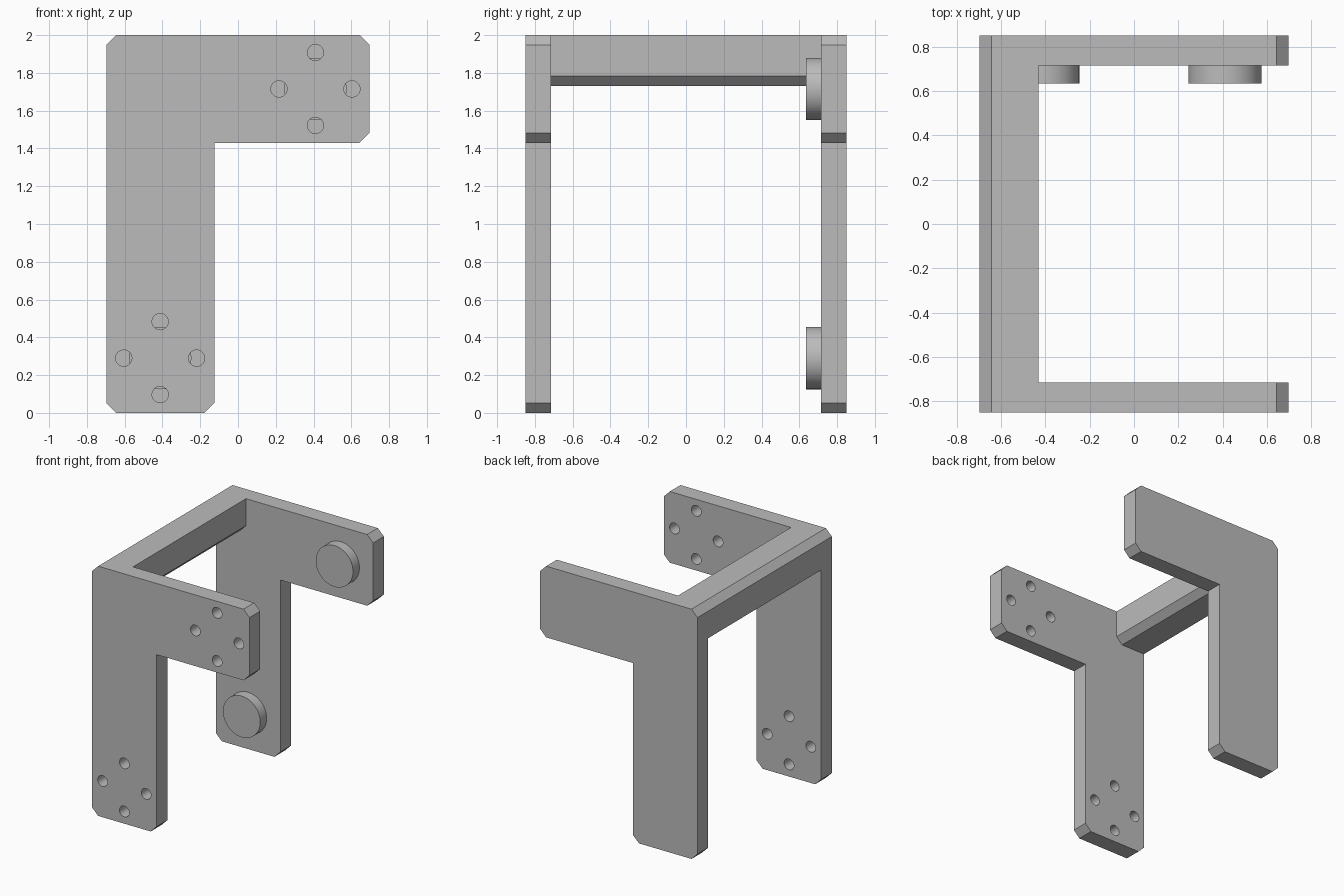
import bpy, bmesh, math
from mathutils import Matrix, Vector

cube = bpy.data.objects.get("Cube")
if cube:
    bpy.data.objects.remove(cube, do_unlink=True)

# Main dimensions
LEFT, RIGHT, TOP = -0.697, 0.697, 2.0
INNER, OUTER = 0.715, 0.85        # plate faces along y
LEG, ARM = -0.125, 1.43           # leg inner edge, arm underside
C = 0.053                         # corner chamfer
MOUNTS = [(0.41, 1.715), (-0.412, 0.29)]

grey = bpy.data.materials.new("grey")
grey.use_nodes = True
grey.diffuse_color = (0.5, 0.5, 0.5, 1)
grey.node_tree.nodes["Principled BSDF"].inputs["Base Color"].default_value = (0.5, 0.5, 0.5, 1)


def finish(name, bm):
    bmesh.ops.recalc_face_normals(bm, faces=bm.faces[:])
    mesh = bpy.data.meshes.new(name)
    bm.to_mesh(mesh)
    bm.free()
    mesh.materials.append(grey)
    obj = bpy.data.objects.new(name, mesh)
    bpy.context.collection.objects.link(obj)
    return obj


def prism(name, outline, y0, y1):
    """Extrude an x-z outline along y."""
    bm = bmesh.new()
    face = bm.faces.new([bm.verts.new((x, y0, z)) for x, z in outline])
    new = bmesh.ops.extrude_face_region(bm, geom=[face])["geom"]
    verts = [v for v in new if isinstance(v, bmesh.types.BMVert)]
    bmesh.ops.translate(bm, verts=verts, vec=Vector((0, y1 - y0, 0)))
    return finish(name, bm)


def cylinders(name, centres, radius, y0, y1, sides):
    """Cylinders along y at the given x-z centres."""
    bm = bmesh.new()
    for x, z in centres:
        place = Matrix.Translation((x, (y0 + y1) / 2, z)) @ Matrix.Rotation(math.pi / 2, 4, "X")
        bmesh.ops.create_cone(bm, cap_ends=True, segments=sides, radius1=radius,
                              radius2=radius, depth=y1 - y0, matrix=place)
    return finish(name, bm)


def smooth(obj):
    bpy.ops.object.select_all(action="DESELECT")
    obj.select_set(True)
    bpy.context.view_layer.objects.active = obj
    bpy.ops.object.shade_smooth_by_angle(angle=math.radians(30))


# Two L-shaped side plates with chamfered outer corners
plate = [(LEFT + C, 0), (LEG - C, 0), (LEG, C), (LEG, ARM),
         (RIGHT - C, ARM), (RIGHT, ARM + C), (RIGHT, TOP - C), (RIGHT - C, TOP),
         (LEFT + C, TOP), (LEFT, TOP - C), (LEFT, C)]
front_plate = prism("front_plate", plate, -OUTER, -INNER)
prism("back_plate", plate, INNER, OUTER)

# Crossbar joining the plates, chamfered at outer top and inner bottom
bar = [(LEFT, 1.73), (-0.43 - C, 1.73), (-0.43, 1.73 + C), (-0.43, TOP),
       (LEFT + C, TOP), (LEFT, TOP - C)]
prism("crossbar", bar, -INNER, INNER)

# Four through holes around each mount on the front plate
holes = [(x + 0.193 * dx, z + 0.193 * dz) for x, z in MOUNTS
         for dx, dz in ((1, 0), (-1, 0), (0, 1), (0, -1))]
cutter = cylinders("hole_cutter", holes, 0.043, -OUTER - 0.1, -INNER + 0.1, 32)
cutter.hide_render = True
cut = front_plate.modifiers.new("holes", "BOOLEAN")
cut.operation = "DIFFERENCE"
cut.solver = "EXACT"
cut.object = cutter
bpy.ops.object.select_all(action="DESELECT")
bpy.context.view_layer.objects.active = front_plate
front_plate.select_set(True)
bpy.ops.object.modifier_apply(modifier="holes")
bpy.data.objects.remove(cutter, do_unlink=True)
smooth(front_plate)

# Round bosses on the inside of the back plate
for name, centre in zip(("upper_boss", "lower_boss"), MOUNTS):
    smooth(cylinders(name, [centre], 0.165, 0.634, INNER + 0.01, 64))
